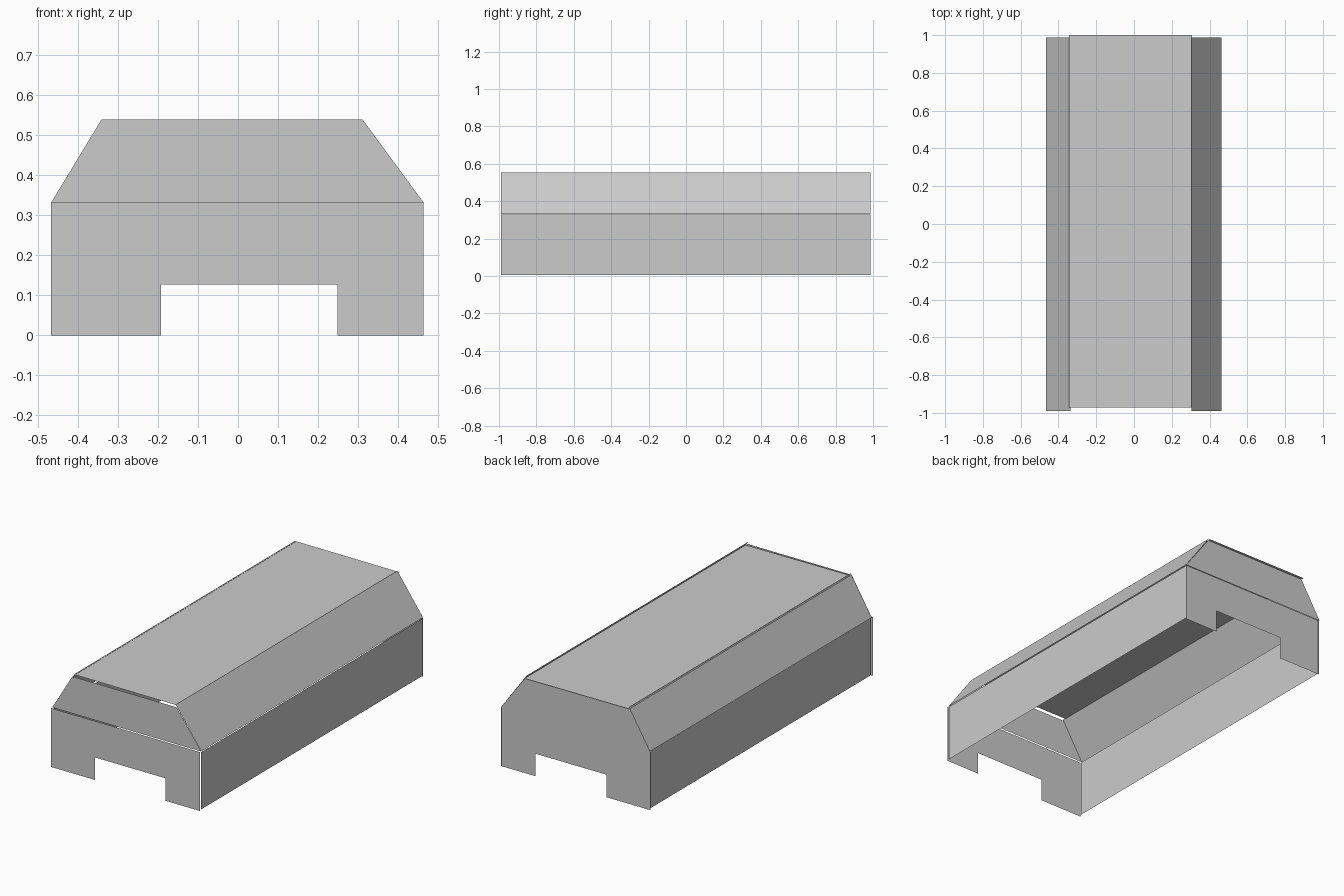
import bpy

if "Cube" in bpy.data.objects:
    bpy.data.objects.remove(bpy.data.objects["Cube"])


def sheet(name, points):
    mesh = bpy.data.meshes.new(name)
    mesh.from_pydata(points, [], [range(len(points))])
    obj = bpy.data.objects.new(name, mesh)
    bpy.context.collection.objects.link(obj)
    return obj


def long_panel(name, a, b, y0=-0.99, y1=0.987):
    # Flat strip running front to back between two (x, z) edges
    return sheet(name, [(a[0], y0, a[1]), (b[0], y0, b[1]),
                        (b[0], y1, b[1]), (a[0], y1, a[1])])


def end_panel(name, profile, y):
    return sheet(name, [(x, y, z) for x, z in profile])


# Side walls, sloped shoulders and the flat roof
long_panel("left_wall", (-0.46, 0.005), (-0.46, 0.327))
long_panel("right_wall", (0.463, 0.005), (0.463, 0.328))
long_panel("left_slope", (-0.466, 0.332), (-0.335, 0.546))
long_panel("right_slope", (0.464, 0.333), (0.304, 0.554))
long_panel("roof", (-0.345, 0.544), (0.308, 0.542), -0.972, 1.0)

# End walls: notched lower part and tapered upper part
lower = [(-0.467, 0), (-0.192, 0), (-0.192, 0.127), (0.249, 0.127),
         (0.249, 0), (0.464, 0), (0.464, 0.332), (-0.467, 0.332)]
upper = [(-0.467, 0.332), (0.464, 0.332), (0.311, 0.54), (-0.341, 0.54)]
for side, y_low, y_up in (("front", -1.0, -0.99), ("back", 0.985, 0.988)):
    end_panel(side + "_lower_wall", lower, y_low)
    end_panel(side + "_upper_wall", upper, y_up)
